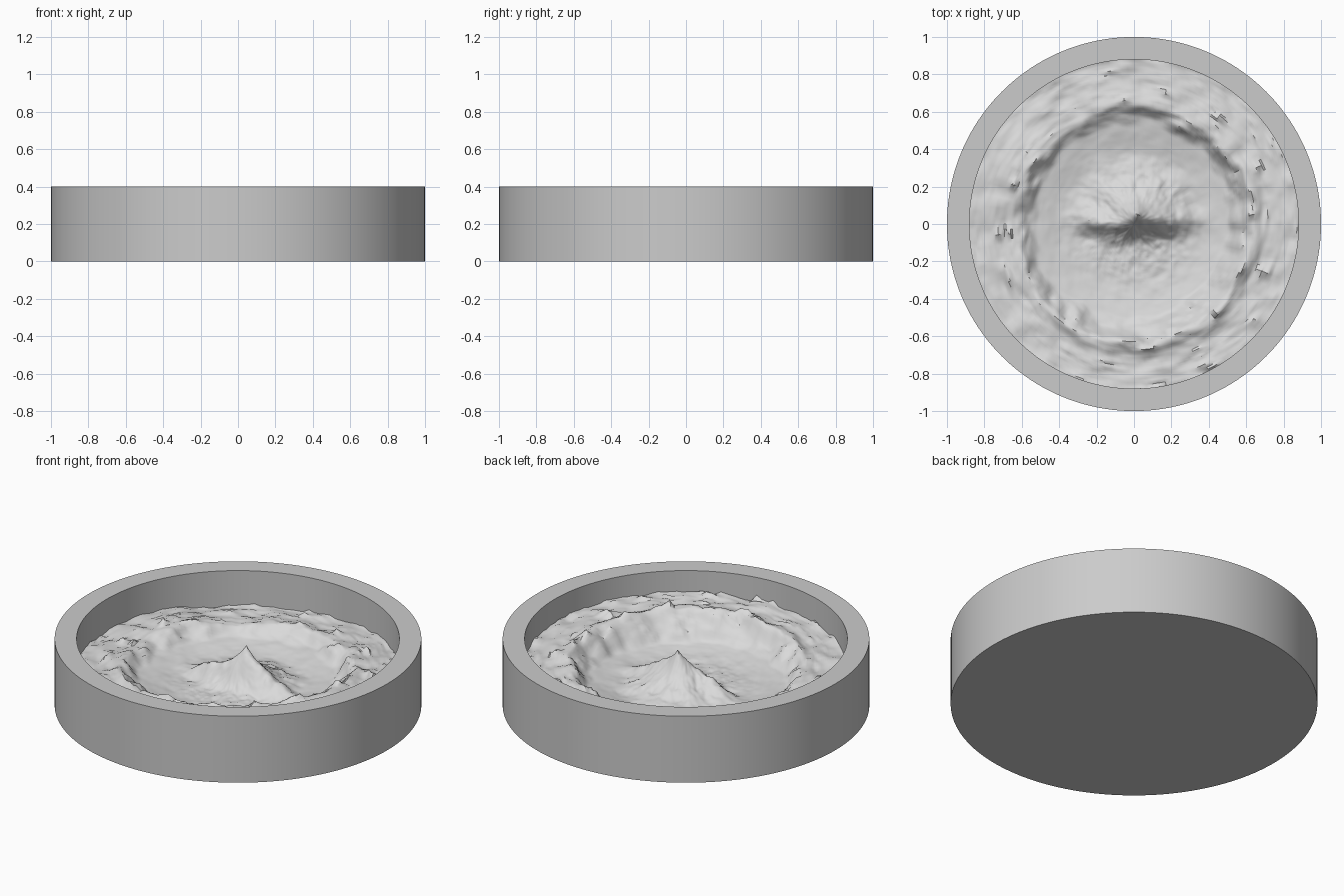
import bpy, bmesh, math
from mathutils import Vector, noise

cube = bpy.data.objects.get("Cube")
if cube:
    bpy.data.objects.remove(cube, do_unlink=True)

SEGMENTS = 160
INNER = 0.88


def material(name, value):
    mat = bpy.data.materials.new(name)
    mat.use_nodes = True
    colour = (value, value, value, 1)
    mat.diffuse_color = colour
    mat.node_tree.nodes["Principled BSDF"].inputs["Base Color"].default_value = colour
    return mat


def lathe(name, profile, height, mat):
    """Revolve (radius, z) points; radius 0 makes a centre vertex."""
    bm = bmesh.new()
    rings = []
    for radius, z in profile:
        count = SEGMENTS if radius else 1
        ring = []
        for i in range(count):
            a = math.tau * i / SEGMENTS
            x, y = radius * math.cos(a), radius * math.sin(a)
            ring.append(bm.verts.new((x, y, height(x, y) if height else z)))
        rings.append(ring)
    for low, high in zip(rings, rings[1:]):
        for i in range(SEGMENTS):
            j = (i + 1) % SEGMENTS
            corners = [low[i % len(low)], low[j % len(low)],
                       high[j % len(high)], high[i % len(high)]]
            bm.faces.new(list(dict.fromkeys(corners)))
    bmesh.ops.recalc_face_normals(bm, faces=bm.faces)
    mesh = bpy.data.meshes.new(name)
    bm.to_mesh(mesh)
    bm.free()
    mesh.materials.append(mat)
    obj = bpy.data.objects.new(name, mesh)
    bpy.context.collection.objects.link(obj)
    bpy.ops.object.select_all(action="DESELECT")
    obj.select_set(True)
    bpy.context.view_layer.objects.active = obj
    bpy.ops.object.shade_smooth_by_angle(angle=math.radians(40))
    return obj


def smooth(low, high, value):
    t = min(max((value - low) / (high - low), 0), 1)
    return t * t * (3 - 2 * t)


def bump(x, y, cx, cy, rx, ry):
    return math.exp(-((x - cx) / rx) ** 2 - ((y - cy) / ry) ** 2)


def rough(x, y, scale, seed):
    return noise.fractal(Vector((x * scale, y * scale, seed)), 0.7, 2.0, 4)


def terrain_height(x, y):
    r = math.hypot(x, y)
    slope = (y - x) / math.sqrt(2)
    # Crater wall with a ragged crest, lower at the back left, gentler front right
    ragged = r + 0.035 * rough(x, y, 6, 3)
    wall = smooth(0.53 + 0.1 * min(slope, 0), 0.63, ragged)
    outside = 0.228 - 0.05 * slope + 0.017 * rough(x, y, 7, 8)
    # Hill on the left rim and scattered sharp crags
    outside += 0.035 * bump(x, y, -0.72, 0.33, 0.25, 0.25)
    outside += 0.05 * max(rough(x, y, 10, 14) - 0.35, 0)
    crest = (0.02 - 0.02 * slope) * math.exp(-((ragged - 0.64) / 0.05) ** 2)
    # Central mound: gentle at the back, steep at the front
    depth = (y - 0.04) / (0.38 if y > 0.04 else 0.17)
    spread = math.hypot(x / 0.4, depth)
    mound = 0.08 * (1 - smooth(0, 1, spread + 0.1 * rough(x, y, 7, 5)))
    peak = 0.14 * math.exp(-math.hypot((x - 0.02) / 0.075, (y - 0.05) / 0.065))
    ridge = 0.035 * bump(x, y, -0.17, 0, 0.16, 0.05)
    ridge += 0.05 * bump(x, y, 0.18, 0.02, 0.17, 0.07)
    detail = (0.004 + 0.01 * (1 - smooth(0.2, 0.45, r))) * rough(x, y, 8, 1)
    floor = 0.115 + 0.045 * smooth(0.3, 0.6, r) + mound + peak + ridge + detail
    return floor + (outside - floor) * wall + crest * wall


# Round tray with a raised rim
tray_profile = [(0, 0), (1, 0), (1, 0.4), (INNER, 0.4), (INNER, 0.05), (0, 0.05)]
lathe("round_tray", tray_profile, None, material("mid_grey", 0.6))

# Crater landscape filling the tray
STEPS = 80
rings = [((INNER + 0.002) * k / STEPS, 0) for k in range(STEPS + 1)]
terrain = lathe("crater_terrain", rings, terrain_height, material("light_grey", 0.7))
if terrain.data.polygons[0].normal.z < 0:
    terrain.data.flip_normals()
